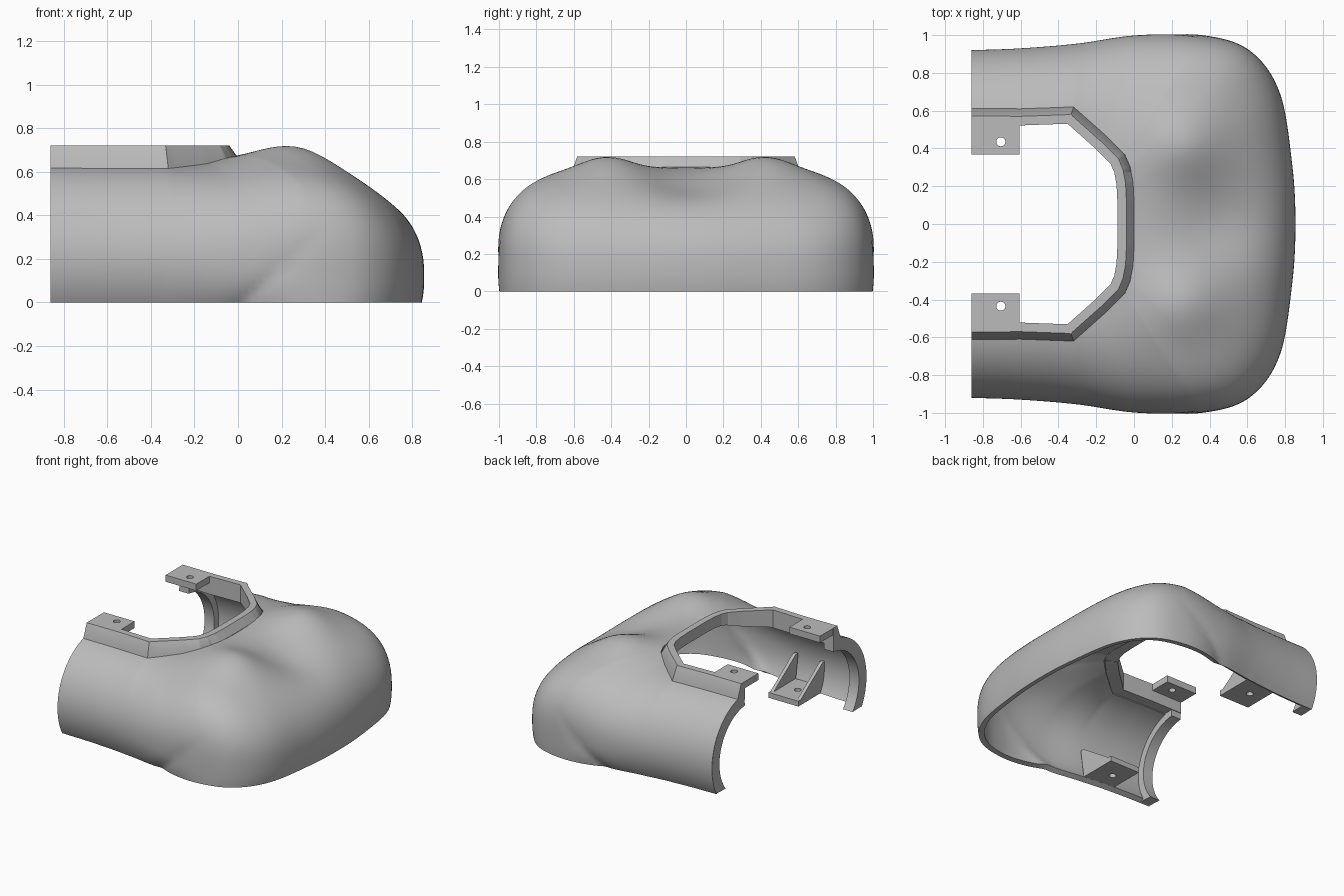
import bpy, bmesh, math
from mathutils import Vector

cube = bpy.data.objects.get("Cube")
if cube:
    bpy.data.objects.remove(cube, do_unlink=True)

grey = bpy.data.materials.new("plain grey")
grey.use_nodes = True
GREY = (0.5, 0.5, 0.5, 1)
grey.diffuse_color = GREY
grey.node_tree.nodes["Principled BSDF"].inputs["Base Color"].default_value = GREY

# Half-shell stations, front centre to leg end: widest x, widest y,
# opening x, opening y, opening z, roundness, arc start and end in degrees
STATIONS = [
    (.855, 0, 0, 0, .665, 2.3, -10, 90),
    (.837, .32, 0, .12, .665, 2.3, -10, 90),
    (.77, .7, -.005, .22, .665, 2.4, -10, 90),
    (.61, .92, -.02, .3, .662, 2.7, -9, 90),
    (.36, 1, -.05, .37, .655, 2.9, -8, 90),
    (.02, 1, -.14, .46, .635, 2.3, -24, 84),
    (-.3, .955, -.32, .62, .615, 2, -29, 76),
    (-.6, .93, -.6, .61, .615, 2, -30, 75),
    (-.86, .92, -.86, .612, .617, 2, -30, 75),
]
LAST = len(STATIONS) - 1


def flip(row):
    return tuple(-v if k in (1, 3) else v for k, v in enumerate(row))


def station(s):
    """Smooth foot line and straight-sided opening between stations."""
    i = min(int(s), LAST - 1)
    t = s - i
    p1, p2 = STATIONS[i], STATIONS[i + 1]
    p0 = STATIONS[i - 1] if i else flip(p2)
    p3 = STATIONS[i + 2] if i + 2 <= LAST else [2 * b - a for a, b in zip(p1, p2)]
    row = [b + .5 * t * (c - a + t * (2 * a - 5 * b + 4 * c - d + t * (3 * (b - c) + d - a)))
           for a, b, c, d in zip(p0, p1, p2, p3)]
    row[2:5] = [b + t * (c - b) for b, c in zip(p1[2:5], p2[2:5])]
    return row


def gauss(u, v):
    return math.exp(-u * u - v * v)


def shell_point(s, t):
    wx, wy, ox, oy, oz, n, start, end = station(s)
    start, end = math.radians(start), math.radians(min(end, 90))
    k = 2 / n

    def run(a):
        return 1 - max(math.cos(a), 0) ** k

    def climb(a):
        return math.copysign(abs(math.sin(a)) ** k, a)
    a = start + t * (end - start)
    u = run(a) / run(end)
    rise = (climb(a) - climb(start)) / (climb(end) - climb(start))
    x, y, z = wx + (ox - wx) * u, wy + (oy - wy) * u, oz * rise
    # shoulder bumps and the valley between them
    z += rise ** 2 * (.075 * gauss((x - .28) / .23, (y - .42) / .2)
                      - .07 * gauss((x - .48) / .28, y / .24))
    # slanted crease low on each side
    if y > .6:
        d = (z - (x - .02) * .89) / 1.34
        fade = min(1, max(0, 1 - x / .42))
        y -= .025 * fade * math.exp(-abs(d) / (.04 if d > 0 else .06))
    return x, y, z


def finish(obj, smooth=True):
    """Apply modifiers and set shading."""
    bpy.ops.object.select_all(action='DESELECT')
    obj.select_set(True)
    bpy.context.view_layer.objects.active = obj
    bpy.ops.object.convert(target='MESH')
    if smooth:
        bpy.ops.object.shade_smooth_by_angle(angle=math.radians(35))


def make(name, bm, fix=True):
    if fix:
        bmesh.ops.recalc_face_normals(bm, faces=bm.faces)
    mesh = bpy.data.meshes.new(name)
    bm.to_mesh(mesh)
    bm.free()
    mesh.materials.append(grey)
    obj = bpy.data.objects.new(name, mesh)
    bpy.context.collection.objects.link(obj)
    return obj


def mirror(obj):
    m = obj.modifiers.new("mirror", 'MIRROR')
    m.use_axis = (False, True, False)
    m.merge_threshold = .0005


def prism(bm, outline, axis, lo, hi):
    """Extrude a flat outline along x (0) or z (2)."""
    def at(q, h):
        return (h, *q) if axis == 0 else (*q, h)
    low = [bm.verts.new(at(q, lo)) for q in outline]
    high = [bm.verts.new(at(q, hi)) for q in outline]
    bm.faces.new(low)
    bm.faces.new(high)
    for j in range(len(outline)):
        k = (j + 1) % len(outline)
        bm.faces.new((low[j], low[k], high[k], high[j]))


# Thin curved shell
COLS, ROWS = 96, 36
bm = bmesh.new()
grid = [[bm.verts.new(shell_point(LAST * i / COLS, j / ROWS)) for j in range(ROWS + 1)]
        for i in range(COLS + 1)]
for a, b in zip(grid, grid[1:]):
    for j in range(ROWS):
        bm.faces.new((a[j], b[j], b[j + 1], a[j + 1]))
shell = make("shell", bm, fix=False)
mirror(shell)
wall = shell.modifiers.new("wall", 'SOLIDIFY')
wall.thickness = .04
wall.offset = -1
finish(shell)
for v in shell.data.vertices:
    v.co.z = max(v.co.z, 0)

# End ribs: leg section with a round bore
BORE_Y, BORE_Z, BORE_R = .5, .21, .33
section = []
for j in range(25):
    x, y, z = shell_point(LAST, j / 24)
    section.append((BORE_Y + (y - BORE_Y) * .98, BORE_Z + (z - BORE_Z) * .98))
section.append((.53, .66))
for j in range(25):
    a = math.radians(85 - 124.5 * j / 24)
    section.append((BORE_Y + BORE_R * math.cos(a), BORE_Z + BORE_R * math.sin(a)))
bm = bmesh.new()
prism(bm, section, 0, -.86, -.78)
ribs = make("end_ribs", bm)
mirror(ribs)
finish(ribs)

# Raised collar around the opening
bm = bmesh.new()
rings = []
STEPS = 64
for i in range(STEPS + 1):
    s = LAST * i / STEPS
    p = Vector(station(s)[2:5])
    ahead = Vector(station(min(s + .05, LAST))[2:4])
    behind = Vector(station(s - .05)[2:4]) if s > .05 else Vector((0, -.01))
    along = (ahead - behind).normalized()
    if i == 0:
        along = Vector((0, 1))
    inward = Vector((-along.y, along.x, 0))
    ring = [p - Vector((0, 0, .03)), p, p + inward * .04, p + inward * .088, p + inward * .088]
    ring[2].z = ring[3].z = .72
    ring[4].z = p.z - .03
    rings.append([bm.verts.new(v) for v in ring])
for a, b in zip(rings, rings[1:]):
    for j in range(5):
        k = (j + 1) % 5
        bm.faces.new((a[j], b[j], b[k], a[k]))
bm.faces.new(rings[-1])
collar = make("collar", bm)
mirror(collar)
finish(collar)


def rectangle(x0, x1, y0, y1):
    return [(x0, y0), (x1, y0), (x1, y1), (x0, y1)]


def plate(name, outline, z0, z1, hole):
    """A flat plate with a screw hole, on both sides."""
    bm = bmesh.new()
    prism(bm, outline, 2, z0, z1)
    obj = make(name, bm)
    bpy.ops.mesh.primitive_cylinder_add(vertices=24, radius=.024, depth=.3,
                                        location=(*hole, z0))
    cutter = bpy.context.object
    cutter.hide_render = True
    cut = obj.modifiers.new("hole", 'BOOLEAN')
    cut.object = cutter
    cut.solver = 'EXACT'
    mirror(obj)
    finish(obj)
    bpy.data.objects.remove(cutter, do_unlink=True)


# Screw tabs on the collar and mounting trays inside the legs
plate("collar_tabs", rectangle(-.86, -.605, .367, .55), .67, .72, (-.705, .435))
plate("tray_floors", rectangle(-.53, -.28, .58, .87), .02, .06, (-.42, .73))

bm = bmesh.new()
for x in (-.53, -.305):
    prism(bm, [(.58, .04), (.87, .04), (.9, .24), (.87, .24)], 0, x, x + .025)
gussets = make("tray_gussets", bm)
mirror(gussets)
finish(gussets, smooth=False)
